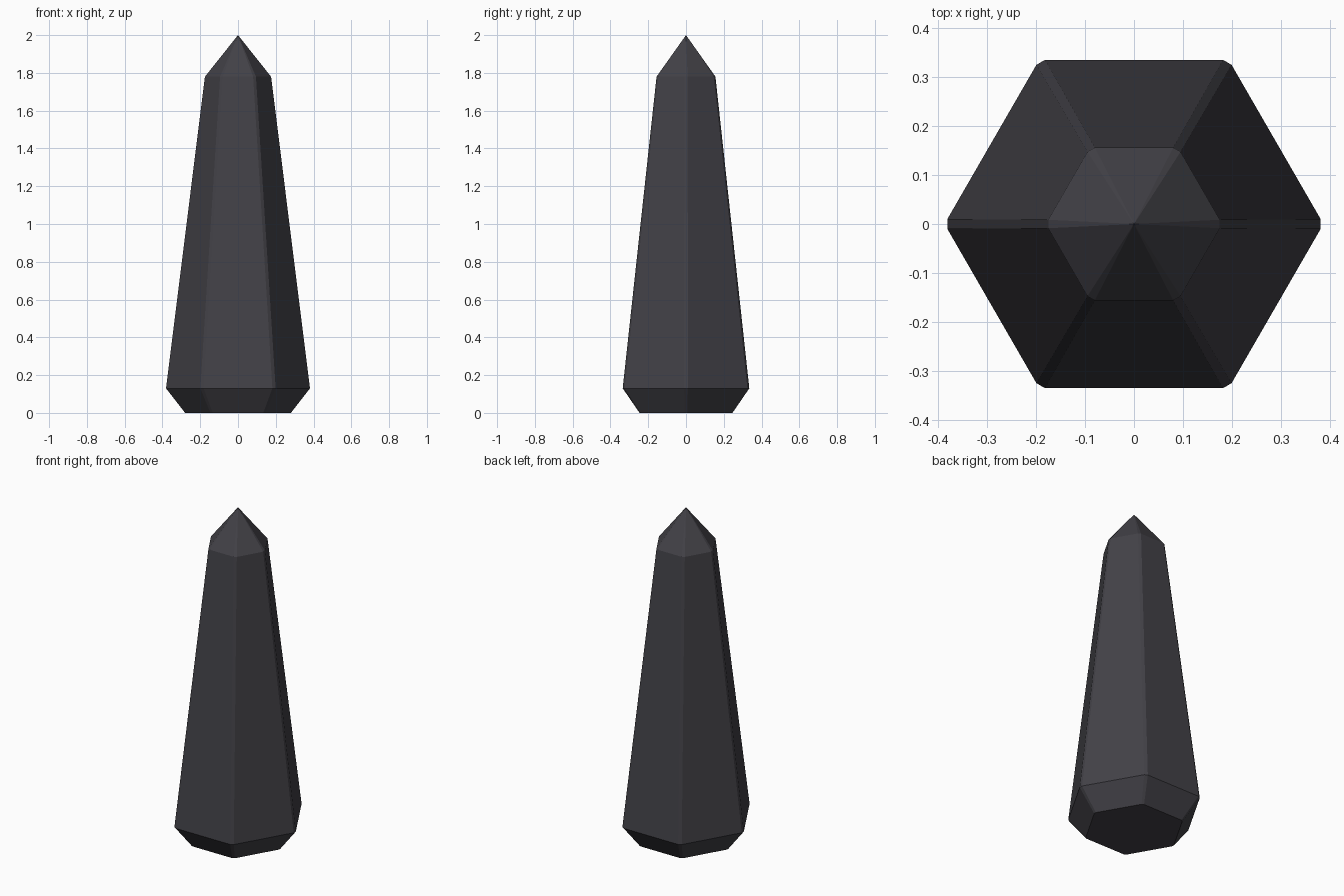
import bpy, bmesh
from math import cos, sin, pi, sqrt

if "Cube" in bpy.data.objects:
    bpy.data.objects.remove(bpy.data.objects["Cube"])

# Charcoal stone colour
mat = bpy.data.materials.new("charcoal_crystal")
mat.diffuse_color = (0.055, 0.053, 0.063, 1.0)
mat.use_nodes = True
mat.node_tree.nodes["Principled BSDF"].inputs["Base Color"].default_value = mat.diffuse_color

# Profile of hexagon rings: (corner radius, height, corner chamfer depth)
RINGS = [(0.284, 0.0, 0.004), (0.387, 0.13, 0.0058), (0.180, 1.78, 0.005)]
TIP_Z = 2.0


def hex_ring(bm, radius, z, cut):
    """Hexagon with a corner on +x and each corner slightly chamfered."""
    half = cut * sqrt(3)
    verts = []
    for i in range(6):
        a = i * pi / 3
        for s in (-half, half):
            r = radius - cut
            verts.append(bm.verts.new((r * cos(a) - s * sin(a),
                                       r * sin(a) + s * cos(a), z)))
    return verts


# Tapered hexagonal crystal
bm = bmesh.new()
rings = [hex_ring(bm, r, z, c) for r, z, c in RINGS]
n = len(rings[0])
bm.faces.new(rings[0][::-1])
for low, high in zip(rings, rings[1:]):
    for i in range(n):
        j = (i + 1) % n
        bm.faces.new((low[i], low[j], high[j], high[i]))

# Pointed tip
tip = bm.verts.new((0, 0, TIP_Z))
for i in range(n):
    bm.faces.new((rings[-1][i], rings[-1][(i + 1) % n], tip))

bmesh.ops.recalc_face_normals(bm, faces=bm.faces)
mesh = bpy.data.meshes.new("crystal_spire")
bm.to_mesh(mesh)
bm.free()
mesh.materials.append(mat)
obj = bpy.data.objects.new("crystal_spire", mesh)
bpy.context.collection.objects.link(obj)
